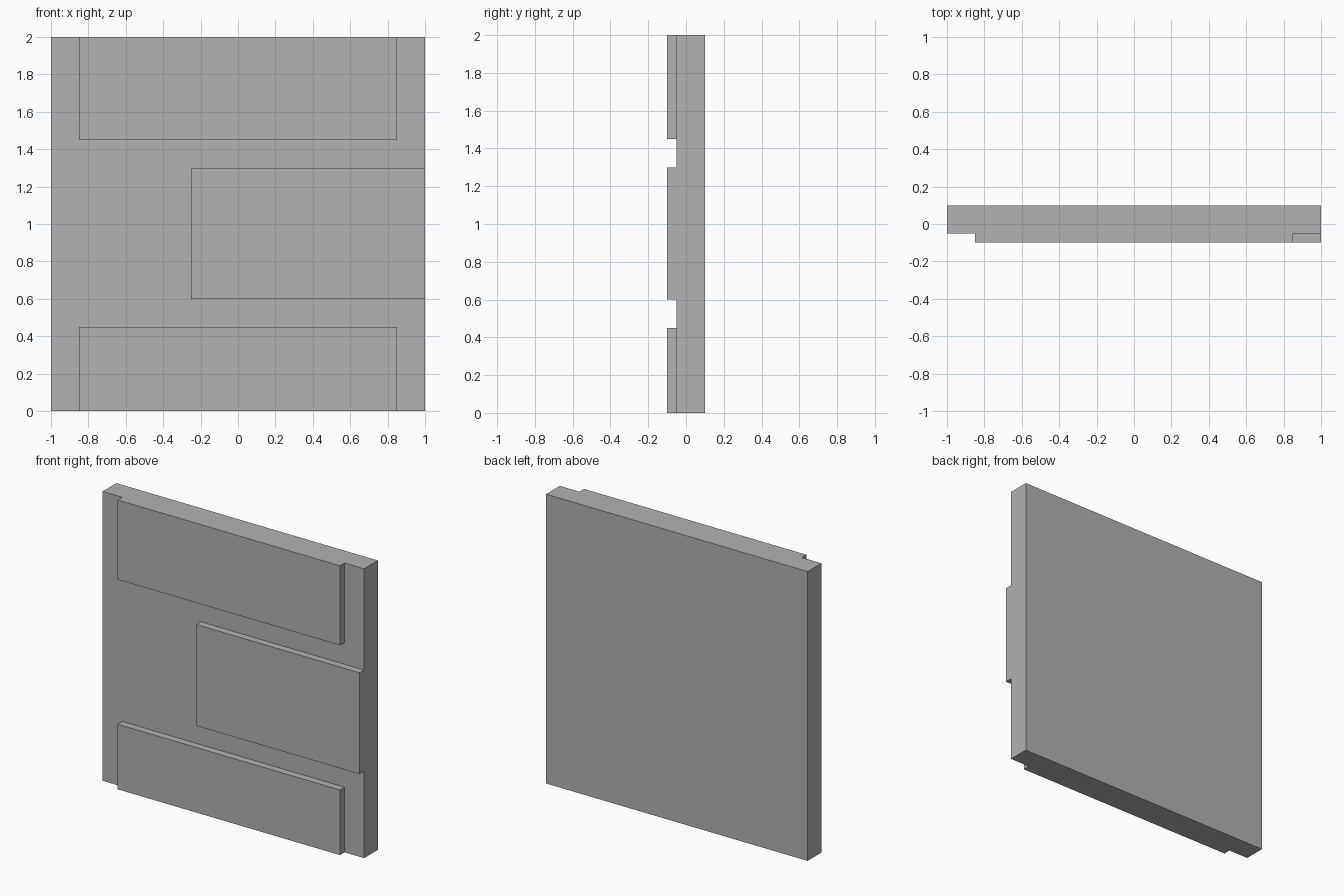
import bpy
import bmesh
import math
from mathutils import Vector

default_cube = bpy.data.objects.get("Cube")
if default_cube:
    bpy.data.objects.remove(default_cube, do_unlink=True)

# Slab spans y from BASE to BACK; raised blocks reach out to FRONT
FRONT, BASE, BACK = -0.10, -0.05, 0.10
# Raised blocks: x min, x max, z min, z max
BLOCKS = [
    (-0.85, 0.85, 1.45, 2.0),   # top
    (-0.25, 1.0, 0.6, 1.3),     # middle, flush with the left edge
    (-0.85, 0.85, 0.0, 0.45),   # bottom
]

grey = bpy.data.materials.new("plain_grey")
grey.use_nodes = True
colour = (0.445, 0.445, 0.445, 1)
grey.diffuse_color = colour
grey.node_tree.nodes["Principled BSDF"].inputs["Base Color"].default_value = colour

# Base slab
bm = bmesh.new()
bmesh.ops.create_cube(bm, size=1)
bmesh.ops.scale(bm, vec=(2, BACK - BASE, 2), verts=bm.verts)
bmesh.ops.translate(bm, vec=(0, (BACK + BASE) / 2, 1), verts=bm.verts)


def cut(point, normal):
    bmesh.ops.bisect_plane(bm, geom=bm.verts[:] + bm.edges[:] + bm.faces[:],
                           plane_co=point, plane_no=normal, dist=1e-5)


# Score the slab along the block outlines
for x in sorted({x for b in BLOCKS for x in b[:2] if abs(x) < 1}):
    cut((x, 0, 0), (1, 0, 0))
for z in sorted({z for b in BLOCKS for z in b[2:] if 0 < z < 2}):
    cut((0, 0, z), (0, 0, 1))


def in_block(face):
    c = face.calc_center_median()
    return face.normal.y < -0.9 and any(
        x0 < c.x < x1 and z0 < c.z < z1 for x0, x1, z0, z1 in BLOCKS)


# Raise the blocks from the front
bm.normal_update()
raised = bmesh.ops.extrude_face_region(bm, geom=[f for f in bm.faces if in_block(f)])
bmesh.ops.translate(bm, vec=Vector((0, FRONT - BASE, 0)),
                    verts=[v for v in raised["geom"] if isinstance(v, bmesh.types.BMVert)])

# Merge flat areas into clean faces
bmesh.ops.dissolve_limit(bm, angle_limit=math.radians(1),
                         verts=bm.verts[:], edges=bm.edges[:])
bmesh.ops.recalc_face_normals(bm, faces=bm.faces[:])

mesh = bpy.data.meshes.new("wall_panel")
bm.to_mesh(mesh)
bm.free()
mesh.materials.append(grey)
panel = bpy.data.objects.new("wall_panel", mesh)
bpy.context.collection.objects.link(panel)
